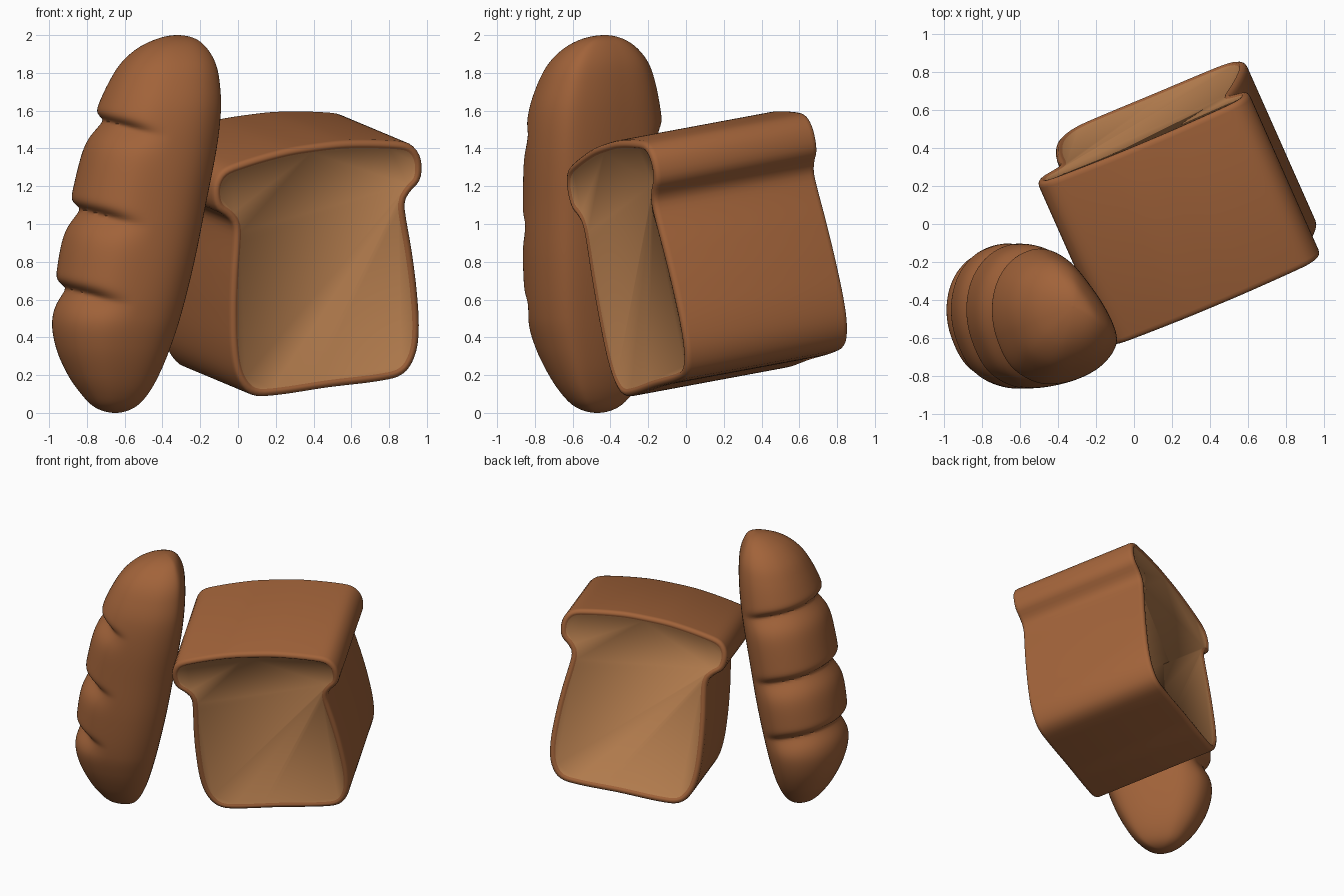
import bpy, bmesh, math
from mathutils import Vector, Matrix

if "Cube" in bpy.data.objects:
    bpy.data.objects.remove(bpy.data.objects["Cube"])


def material(name, rgb):
    m = bpy.data.materials.new(name)
    m.diffuse_color = (*rgb, 1)
    m.use_nodes = True
    m.node_tree.nodes["Principled BSDF"].inputs["Base Color"].default_value = m.diffuse_color
    return m


crust_mat = material("crust", (0.36, 0.125, 0.042))
crumb_mat = material("crumb", (0.48, 0.215, 0.08))


def spline(keys, pts, t):
    """Smooth curve through pts at uneven keys."""
    n = len(keys)
    i = 0
    while i < n - 2 and t > keys[i + 1]:
        i += 1

    def slope(k):
        a, b = max(k - 1, 0), min(k + 1, n - 1)
        return (pts[b] - pts[a]) / (keys[b] - keys[a])

    h = keys[i + 1] - keys[i]
    u = (t - keys[i]) / h
    return (pts[i] * (2*u**3 - 3*u**2 + 1) + slope(i) * h * (u**3 - 2*u**2 + u)
            + pts[i + 1] * (3*u**2 - 2*u**3) + slope(i + 1) * h * (u**3 - u**2))


def closed_curve(points, count):
    """Evenly spaced points on a smooth closed loop."""
    p = [Vector(q) for q in points]
    p = p[-2:] + p + p[:3]
    keys = [0]
    for a, b in zip(p, p[1:]):
        keys.append(keys[-1] + (b - a).length)
    lo, hi = keys[2], keys[-3]
    return [spline(keys, p, lo + (hi - lo) * k / count) for k in range(count)]


def skin(name, rings, mats, cap_mat):
    """Join rings of points into a closed smooth body."""
    bm = bmesh.new()
    loops = [[bm.verts.new(p) for p in r] for r in rings]
    for a, b in zip(loops, loops[1:]):
        n = len(a)
        for j in range(n):
            bm.faces.new((a[j], a[(j + 1) % n], b[(j + 1) % n], b[j]))
    for cap in (loops[0][::-1], loops[-1]):
        bm.faces.new(cap).material_index = cap_mat
    bmesh.ops.recalc_face_normals(bm, faces=bm.faces)
    me = bpy.data.meshes.new(name)
    bm.to_mesh(me)
    bm.free()
    for m in mats:
        me.materials.append(m)
    ob = bpy.data.objects.new(name, me)
    bpy.context.collection.objects.link(ob)
    bpy.context.view_layer.objects.active = ob
    ob.select_set(True)
    bpy.ops.object.shade_smooth_by_angle(angle=math.radians(50))
    ob.select_set(False)
    return ob


# Sandwich loaf: mirrored half profile, swept from front to back
half = [(.37, 0), (.46, .033), (.52, .125), (.544, .26), (.542, .46),
        (.525, .67), (.497, .90), (.503, .955), (.534, .995), (.585, 1.04),
        (.605, 1.10), (.598, 1.18), (.555, 1.243), (.48, 1.273), (.2, 1.315)]
profile = closed_curve([(0, 0)] + half + [(0, 1.322)]
                       + [(-x, z) for x, z in reversed(half)], 160)
DEPTH = 0.95


def inset(loop, d):
    out = []
    for i, p in enumerate(loop):
        t = (loop[(i + 1) % len(loop)] - loop[i - 1]).normalized()
        out.append(p + Vector((-t.y, t.x)) * d)
    return out


# Rounded crust rim, with the crumb face slightly sunk
rim = [(.042, .010), (.034, .001), (.022, 0), (.010, .005), (.003, .014), (0, .03)]
stations = rim + [(d, DEPTH - y) for d, y in reversed(rim)]
rings = [[Vector((p.x, y, p.y)) for p in inset(profile, d)] for d, y in stations]
loaf = skin("sandwich_loaf", rings, [crust_mat, crumb_mat], 1)
across = Vector((.915, .383, .125)).normalized()
back = Vector((-.403, .90, .167))
back = (back - across * back.dot(across)).normalized()
up = across.cross(back)
loaf.matrix_world = Matrix.Translation((.48, -.17, .13)) @ \
    Matrix((across, back, up)).transposed().to_4x4()

# Long loaf: cross-section with a flatter side towards the sandwich loaf
section = closed_curve([(.345, -.16), (.26, -.28), (.1, -.355), (-.08, -.372),
                        (-.24, -.29), (-.335, -.12), (-.36, .05), (-.32, .21),
                        (-.22, .325), (-.08, .37), (.06, .32), (.2, .16),
                        (.315, -.03)], 112)
# height, centre x, centre y, scale
spine = [(0, -.65, -.47, 0), (.03, -.65, -.47, .30), (.1, -.65, -.47, .50),
         (.2, -.655, -.47, .68), (.35, -.655, -.475, .86), (.5, -.64, -.48, .96),
         (.8, -.585, -.48, 1.02), (1.1, -.525, -.48, 1.02), (1.4, -.46, -.48, 1.0),
         (1.6, -.415, -.48, .935), (1.75, -.385, -.47, .83), (1.85, -.365, -.46, .71),
         (1.93, -.345, -.45, .52), (1.98, -.325, -.44, .29), (2, -.32, -.43, 0)]
keys = [math.acos(1 - s[0]) / math.pi for s in spine]
values = [Vector(s[1:]) for s in spine]
cuts = [(-.93, .65), (-.86, 1.07), (-.76, 1.545)]   # slanted scores


def score(x, z, rel):
    """Depth of the score marks: sharp lip above, soft slope below."""
    w = min(max((.10 - rel) / .30, 0), 1)
    w = w * w * (3 - 2 * w)
    depth = 0
    for cx, cz in cuts:
        d = z - (cz - .22 * (x - cx))
        depth += math.exp(-abs(d / (.035 if d > 0 else .085)) ** 1.6)
    return .16 * w * depth


rings = []
LEVELS = 220
for k in range(LEVELS + 1):
    t = min(max(k / LEVELS, .004), .996)
    z = 1 - math.cos(math.pi * k / LEVELS)
    cx, cy, s = spline(keys, values, t)
    ring = []
    for p in section:
        f = s * (1 - score(cx + p.x * s, z, p.x))
        ring.append(Vector((cx + p.x * f, cy + p.y * f, z)))
    rings.append(ring)
skin("scored_long_loaf", rings, [crust_mat], 0)
